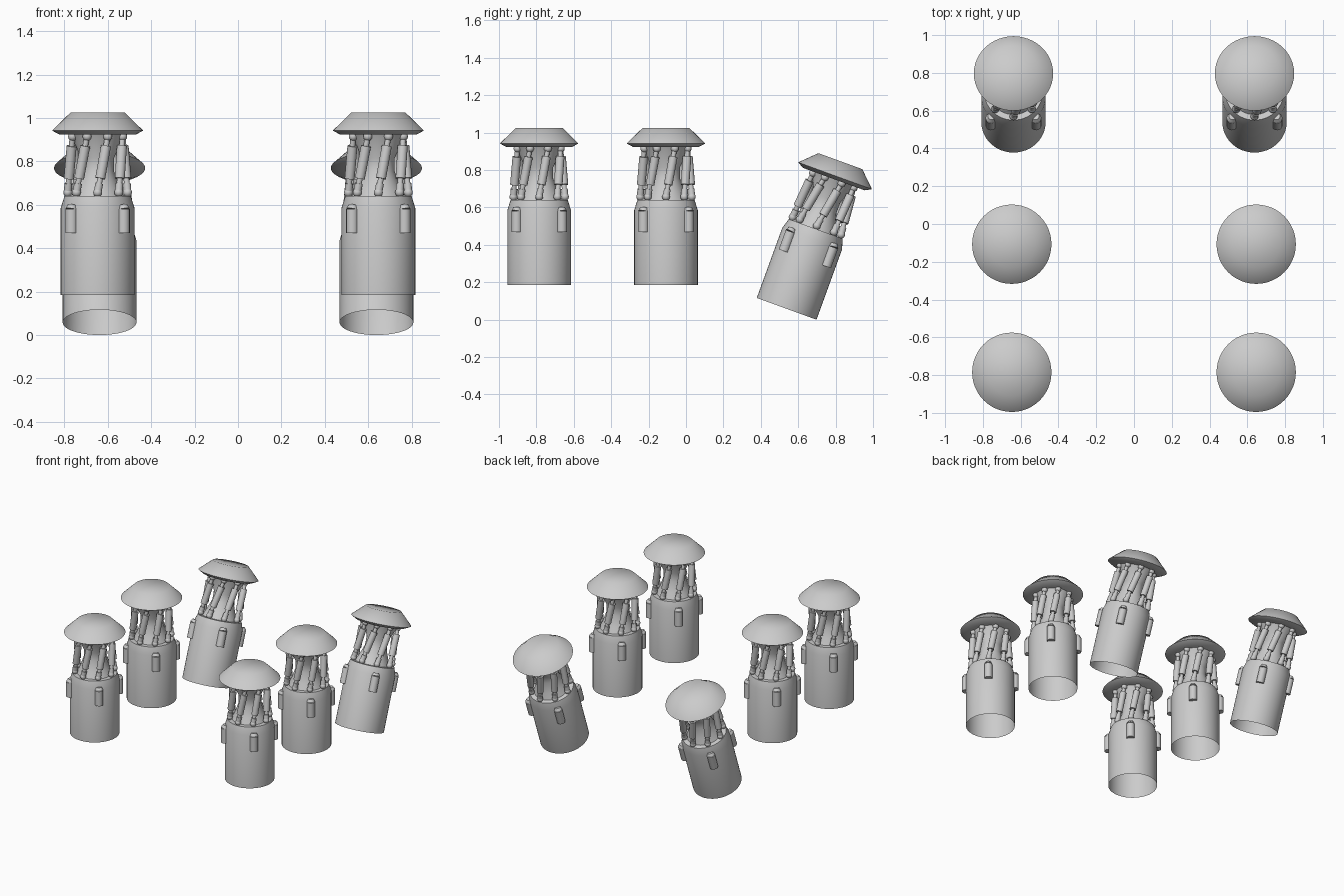
import bpy
import bmesh
from math import cos, sin, pi, radians
from mathutils import Matrix, Vector

cube = bpy.data.objects.get("Cube")
if cube:
    bpy.data.objects.remove(cube, do_unlink=True)

# One plain grey for everything
grey = bpy.data.materials.new("light_grey")
grey.use_nodes = True
grey.diffuse_color = (0.6, 0.6, 0.6, 1)
grey.node_tree.nodes["Principled BSDF"].inputs["Base Color"].default_value = (0.6, 0.6, 0.6, 1)


def lathe(bm, profile, sides=48, close_top=False):
    """Revolve (radius, height) points, listed bottom outside to top."""
    rings = []
    for r, z in profile:
        rings.append([bm.verts.new((r * cos(2 * pi * i / sides), r * sin(2 * pi * i / sides), z))
                      for i in range(sides)])
    for low, high in zip(rings, rings[1:]):
        for i in range(sides):
            j = (i + 1) % sides
            bm.faces.new((low[i], low[j], high[j], high[i]))
    if close_top:
        bm.faces.new(rings[-1])


def rod(bm, a, b, r1, r2, sides=16):
    """Closed cylinder or cone between two points."""
    d = b - a
    turn = d.to_track_quat('Z', 'Y').to_matrix().to_4x4()
    bmesh.ops.create_cone(bm, cap_ends=True, segments=sides, radius1=r1, radius2=r2,
                          depth=d.length, matrix=Matrix.Translation((a + b) / 2) @ turn)


def ball(bm, p, r):
    bmesh.ops.create_uvsphere(bm, u_segments=14, v_segments=8, radius=r,
                              matrix=Matrix.Translation(p))


def polar(r, angle, z):
    return Vector((r * cos(angle), r * sin(angle), z))


def finish(bm, name):
    mesh = bpy.data.meshes.new(name)
    bm.to_mesh(mesh)
    bm.free()
    mesh.materials.append(grey)
    return mesh


# Housing: open-bottomed tube with a tapered shoulder
bm = bmesh.new()
lathe(bm, [(0.17, 0), (0.17, 0.4), (0.153, 0.455), (0.12, 0.455)])
housing = finish(bm, "housing")

# Core: waisted column between housing and foot pad
bm = bmesh.new()
lathe(bm, [(0.122, 0.455), (0.1, 0.5), (0.075, 0.57), (0.075, 0.63), (0.125, 0.738)])
core = finish(bm, "core")

# Lugs: four rounded bars with chamfered tops on the housing
bm = bmesh.new()
for k in range(4):
    a = pi / 4 + k * pi / 2
    rod(bm, polar(0.17, a, 0.285), polar(0.17, a, 0.395), 0.028, 0.028)
    rod(bm, polar(0.17, a, 0.395), polar(0.166, a, 0.415), 0.028, 0.019)
lugs = finish(bm, "side_lugs")

# Pistons: eight leaning struts with ball joints
bm = bmesh.new()
for k in range(8):
    a = k * pi / 4 - pi / 2
    foot = polar(0.138, a, 0.472)
    head = polar(0.125, a + radians(22), 0.73)
    ball(bm, foot, 0.021)
    ball(bm, head, 0.021)
    rod(bm, foot, foot.lerp(head, 0.16), 0.018, 0.018)
    rod(bm, foot, head, 0.013, 0.013)
    rod(bm, foot.lerp(head, 0.25), foot.lerp(head, 0.83), 0.023, 0.023)
pistons = finish(bm, "pistons")

# Foot pad: wide smooth cap with a dished underside
bm = bmesh.new()
lathe(bm, [(0.11, 0.738), (0.175, 0.738), (0.21, 0.757), (0.125, 0.84)], close_top=True)
pad = finish(bm, "foot_pad")

# Place the units: two upright pairs and a tilted rear pair
tilt = Matrix.Rotation(radians(-20), 4, 'X')
placements = [("front", 0.647, -0.785, 0.185, Matrix()),
              ("middle", 0.647, -0.107, 0.185, Matrix()),
              ("rear", 0.638, 0.538, 0.058, tilt)]
bpy.ops.object.select_all(action='DESELECT')
for row, x, y, z, turn in placements:
    for side, sign in (("left", 1), ("right", -1)):
        for mesh in (housing, core, lugs, pistons, pad):
            ob = bpy.data.objects.new(f"{row}_{side}_{mesh.name}", mesh)
            bpy.context.collection.objects.link(ob)
            ob.matrix_world = Matrix.Translation((sign * x, y, z)) @ turn
            if row == "front" and side == "left":
                ob.select_set(True)
                bpy.context.view_layer.objects.active = ob

# Smooth the shared meshes, keeping hard rims
for mesh in (housing, core, lugs, pistons, pad):
    mesh.shade_smooth()
    mesh.set_sharp_from_angle(angle=radians(55))
